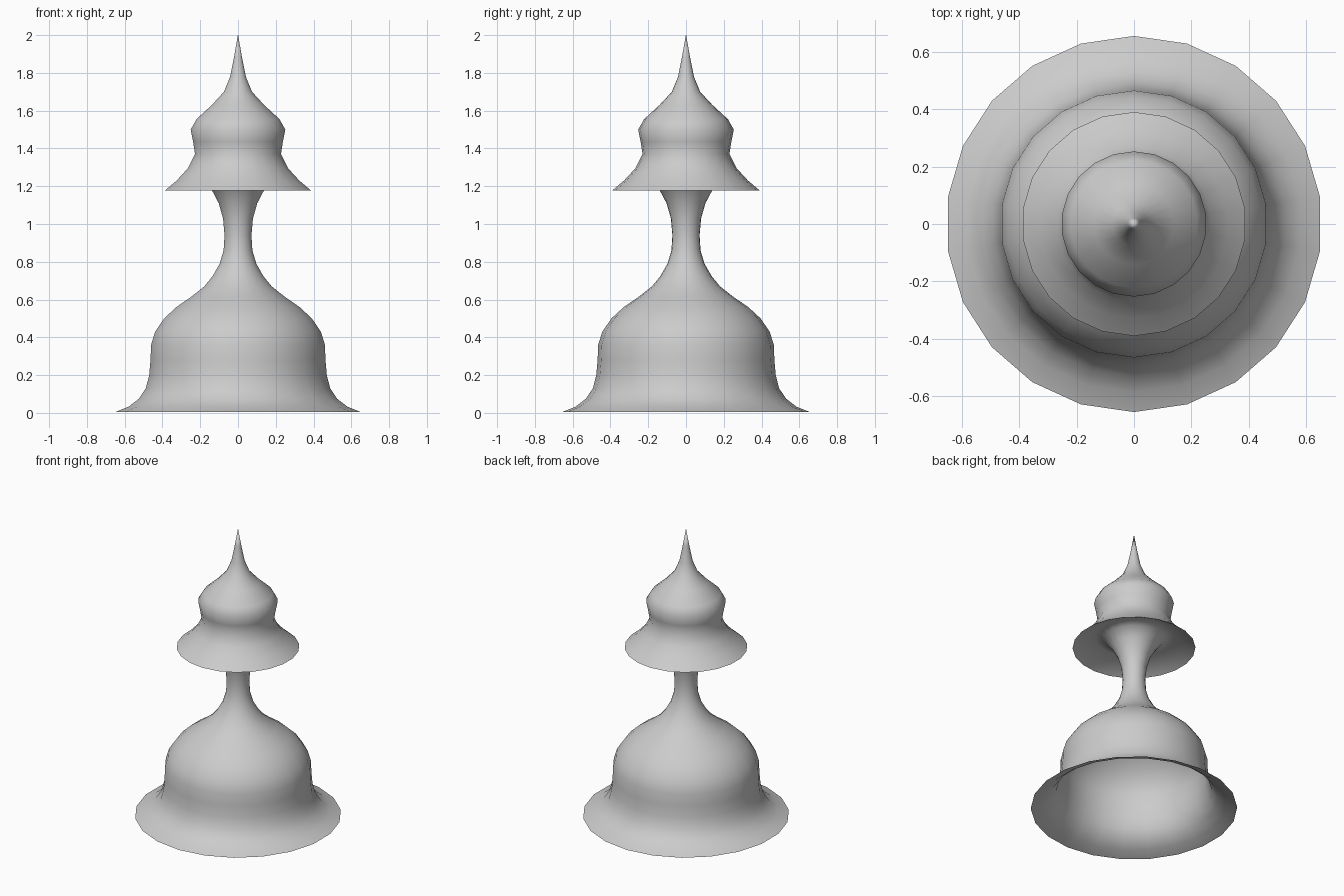
import bpy, bmesh
from math import tau, radians

if "Cube" in bpy.data.objects:
    bpy.data.objects.remove(bpy.data.objects["Cube"])

SIDES = 22


def lathe(name, profile):
    """Revolve (radius, height) points about z, with a corner facing +y."""
    bm = bmesh.new()
    verts = [bm.verts.new((0, r, z)) for r, z in profile]
    edges = [bm.edges.new(pair) for pair in zip(verts, verts[1:])]
    bmesh.ops.spin(bm, geom=verts + edges, cent=(0, 0, 0), axis=(0, 0, 1),
                   angle=tau, steps=SIDES, use_merge=False, use_duplicate=False)
    bmesh.ops.remove_doubles(bm, verts=bm.verts, dist=1e-5)
    bmesh.ops.recalc_face_normals(bm, faces=bm.faces)
    # surface should face away from the axis at its first wall
    bm.faces.ensure_lookup_table()
    face = min(bm.faces, key=lambda f: f.calc_center_median().z)
    c = face.calc_center_median()
    if face.normal.x * c.x + face.normal.y * c.y < 0:
        bmesh.ops.reverse_faces(bm, faces=bm.faces)
    mesh = bpy.data.meshes.new(name)
    bm.to_mesh(mesh)
    bm.free()
    obj = bpy.data.objects.new(name, mesh)
    bpy.context.collection.objects.link(obj)
    bpy.ops.object.select_all(action='DESELECT')
    obj.select_set(True)
    bpy.context.view_layer.objects.active = obj
    bpy.ops.object.shade_smooth_by_angle(angle=radians(60))
    return obj


# One continuous thin shell, open at the base
lathe("bell_finial", [
    # flared foot and hollow dome
    (0.655, 0.005), (0.585, 0.033), (0.53, 0.075), (0.493, 0.13),
    (0.475, 0.2), (0.468, 0.28), (0.465, 0.36), (0.443, 0.43), (0.395, 0.5),
    (0.33, 0.56), (0.25, 0.615), (0.18, 0.67), (0.135, 0.725),
    # slim neck flaring into the canopy underside
    (0.098, 0.79), (0.077, 0.86), (0.072, 0.94), (0.08, 1.03),
    (0.103, 1.11), (0.14, 1.18), (0.185, 1.235), (0.25, 1.255),
    # canopy rim, waist, shoulder and spire
    (0.39, 1.178), (0.328, 1.23), (0.268, 1.295), (0.23, 1.37),
    (0.24, 1.435), (0.253, 1.5), (0.222, 1.555), (0.14, 1.63),
    (0.075, 1.70), (0.042, 1.78), (0.021, 1.885), (0.0, 2.005),
])
